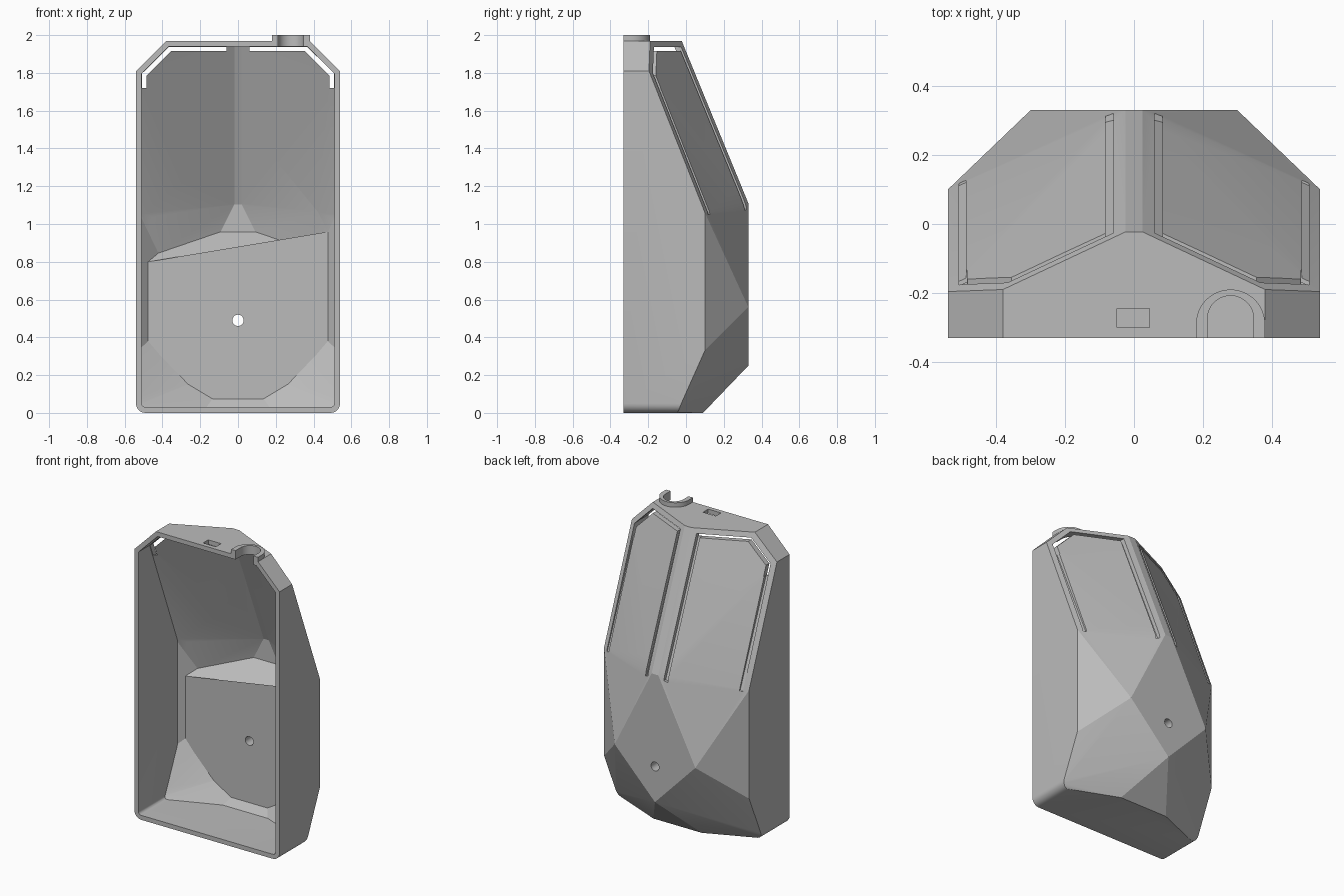
import bpy, bmesh, math
from mathutils import Vector

old = bpy.data.objects.get("Cube")
if old:
    bpy.data.objects.remove(old, do_unlink=True)

mat = bpy.data.materials.new("plain grey")
mat.use_nodes = True
GREY = (0.5, 0.5, 0.5, 1)
mat.diffuse_color = GREY
mat.node_tree.nodes["Principled BSDF"].inputs["Base Color"].default_value = GREY

WALL = 0.03
FRONT = -0.33


def to_object(bm, name):
    bmesh.ops.recalc_face_normals(bm, faces=bm.faces)
    mesh = bpy.data.meshes.new(name)
    bm.to_mesh(mesh)
    bm.free()
    mesh.materials.append(mat)
    obj = bpy.data.objects.new(name, mesh)
    bpy.context.collection.objects.link(obj)
    return obj


def hull_mesh(points):
    bm = bmesh.new()
    for p in points:
        bm.verts.new(p)
    res = bmesh.ops.convex_hull(bm, input=bm.verts[:])
    loose = [v for v in bm.verts if not v.link_faces]
    bmesh.ops.delete(bm, geom=loose, context='VERTS')
    bmesh.ops.recalc_face_normals(bm, faces=bm.faces)
    bmesh.ops.dissolve_limit(bm, angle_limit=0.01, verts=bm.verts, edges=bm.edges)
    return bm


def hull(name, points):
    return to_object(hull_mesh(points), name)


def box(name, x0, x1, y0, y1, z0, z1):
    return hull(name, [(x, y, z) for x in (x0, x1) for y in (y0, y1) for z in (z0, z1)])


def carve(name, planes):
    """Convex solid left after slicing a block by (point, normal) planes."""
    bm = bmesh.new()
    bmesh.ops.create_cube(bm, size=6)
    for co, no in planes:
        geom = bm.verts[:] + bm.edges[:] + bm.faces[:]
        cut = bmesh.ops.bisect_plane(bm, geom=geom, dist=1e-5, plane_co=co,
                                     plane_no=no, clear_outer=True)
        edges = [e for e in bm.edges if e.is_boundary]
        if edges:
            bmesh.ops.holes_fill(bm, edges=edges, sides=0)
    return to_object(bm, name)


def combine(target, tool, operation):
    mod = target.modifiers.new("combine", 'BOOLEAN')
    mod.operation = operation
    mod.solver = 'EXACT'
    mod.object = tool
    bpy.context.view_layer.objects.active = target
    bpy.ops.object.modifier_apply(modifier=mod.name)
    bpy.data.objects.remove(tool, do_unlink=True)


# Outer body: half outline, mirrored
half = [(0.38, FRONT, 1.97), (0.54, FRONT, 1.81),
        (0.38, -0.19, 1.97), (0.54, -0.196, 1.81),
        (0.07, -0.05, 1.97), (0.025, -0.023, 1.97),
        (0.54, 0.10, 1.06), (0.07, 0.31, 1.10), (0.025, 0.33, 1.11),
        (0.30, 0.33, 0.56), (0.0, 0.33, 0.25),
        (0.54, 0.10, 0.33), (0.18, 0.09, 0.0)]
for i in range(7):
    a = math.radians(15 * i)
    x, z = 0.49 + 0.05 * math.cos(a), 0.05 - 0.05 * math.sin(a)
    half += [(x, FRONT, z), (x, -0.045 + 0.4 * z, z)]
outer = hull_mesh([(s * x, y, z) for s in (1, -1) for x, y, z in half])
planes = []
for f in outer.faces:
    if f.normal.y > -0.9:
        planes.append((f.calc_center_median() - f.normal * WALL, f.normal.copy()))
body = to_object(outer, "shell_body")


# Spout collar on the top edge
def arch(name, cx, cy, r, y_end, z0, z1):
    pts = []
    for z in (z0, z1):
        pts += [(cx - r, y_end, z), (cx + r, y_end, z)]
        for i in range(25):
            a = math.pi * i / 24
            pts.append((cx + r * math.cos(a), cy + r * math.sin(a), z))
    return hull(name, pts)


combine(body, arch("collar", 0.28, -0.29, 0.10, FRONT, 1.945, 2.0), 'UNION')

# Hollow: an open front chamber and an upper chamber above the sloped inner block
front_wall = (Vector((0, 0.12, 0)), Vector((0, 1, 0)))
ledge = (Vector((0, 0.12, 0.80)), Vector((0, 0.66, -0.75)))
combine(body, carve("front_chamber", planes + [front_wall]), 'DIFFERENCE')
combine(body, carve("upper_chamber", planes + [ledge]), 'DIFFERENCE')

# Openings in the top
combine(body, arch("collar_bore", 0.28, -0.275, 0.067, -0.4, 1.9, 2.1), 'DIFFERENCE')
combine(body, box("top_window", -0.05, 0.045, -0.30, -0.245, 1.9, 2.1), 'DIFFERENCE')

# Round hole through the back
bm = bmesh.new()
bmesh.ops.create_cone(bm, cap_ends=True, segments=24, radius1=0.03, radius2=0.03, depth=1)
for v in bm.verts:
    v.co = Vector((v.co.x, v.co.z + 0.3, v.co.y + 0.49))
combine(body, to_object(bm, "back_hole"), 'DIFFERENCE')


# Slots around the two sloping panels
def surface(x, z):
    return -0.0184 - 0.4516 * abs(x) + 0.414 * (1.97 - z)


def slot(corners, depth):
    for s in (1, -1):
        pts = [(s * x, surface(x, z) + d, z) for x, z in corners for d in (-depth, 0.06)]
        combine(body, hull("slot", pts), 'DIFFERENCE')


slot([(0.06, 1.08), (0.083, 1.07), (0.083, 1.925), (0.06, 1.925)], 0.022)
slot([(0.487, 1.05), (0.507, 1.05), (0.507, 1.75), (0.487, 1.75)], 0.022)
slot([(0.06, 1.915), (0.06, 1.938), (0.368, 1.938), (0.36, 1.915)], 0.12)
slot([(0.355, 1.915), (0.367, 1.938), (0.507, 1.798), (0.483, 1.787)], 0.12)
slot([(0.484, 1.72), (0.507, 1.72), (0.507, 1.80), (0.484, 1.79)], 0.12)

bpy.ops.object.select_all(action='DESELECT')
body.select_set(True)
bpy.context.view_layer.objects.active = body
bpy.ops.object.shade_smooth_by_angle(angle=math.radians(20))
